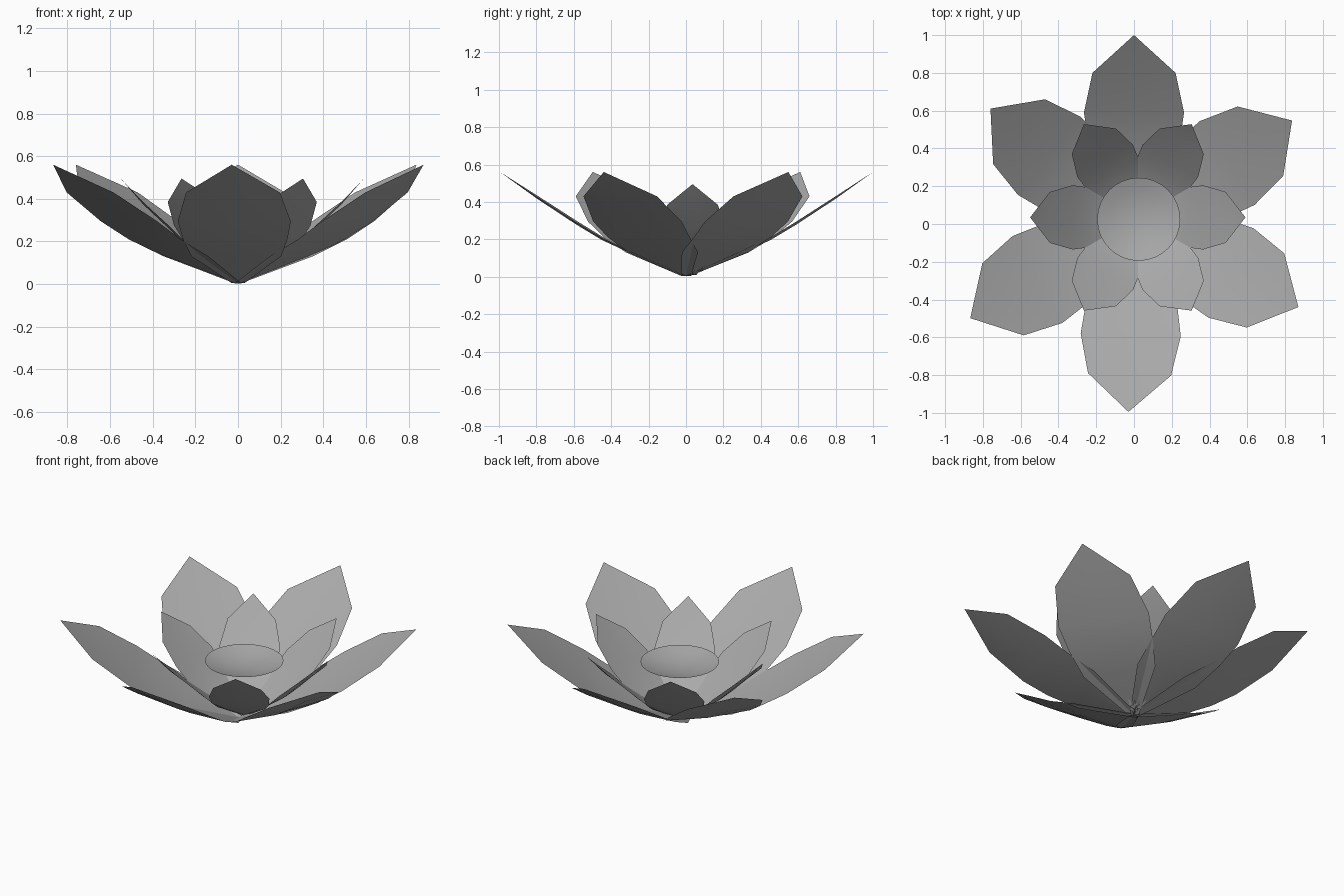
import bpy
import bmesh
from math import radians, sin, cos, pi

cube = bpy.data.objects.get("Cube")
if cube:
    bpy.data.objects.remove(cube, do_unlink=True)

grey = bpy.data.materials.new("soft_grey")
grey.use_nodes = True
GREY = (0.4, 0.4, 0.4, 1)
grey.diffuse_color = GREY
grey.node_tree.nodes["Principled BSDF"].inputs["Base Color"].default_value = GREY


def finish(bm, name):
    """Turn a bmesh into a smooth grey object."""
    mesh = bpy.data.meshes.new(name)
    bm.to_mesh(mesh)
    bm.free()
    mesh.materials.append(grey)
    for poly in mesh.polygons:
        poly.use_smooth = True
    bpy.context.collection.objects.link(bpy.data.objects.new(name, mesh))


def petal(name, angle, length, profile, center, cup):
    """Thin petal from (radius, half width, height) rows, root to tip."""
    bm = bmesh.new()
    a = radians(angle)

    def point(r, side, z):
        r *= length
        return bm.verts.new((center[0] + r * cos(a) - side * sin(a),
                             center[1] + r * sin(a) + side * cos(a), z))

    rows = [[point(r, -w, z), point(r, 0, z - cup * w), point(r, w, z)]
            for r, w, z in profile[:-1]]
    tip = point(*profile[-1])
    for low, high in zip(rows, rows[1:]):
        for i in range(2):
            bm.faces.new((low[i], high[i], high[i + 1], low[i + 1])[::-1])
    for i in range(2):
        bm.faces.new((rows[-1][i + 1], rows[-1][i], tip))
    bmesh.ops.recalc_face_normals(bm, faces=bm.faces)
    if sum(f.normal.z for f in bm.faces) < 0:
        bmesh.ops.reverse_faces(bm, faces=bm.faces)
    finish(bm, name)


# Outer ring: wide petals, slightly uneven spacing
outer = [(0.0, 0.03, 0.005), (0.28, 0.21, 0.13), (0.45, 0.245, 0.21),
         (0.59, 0.265, 0.295), (0.8, 0.22, 0.43), (1, 0, 0.56)]
ring = [(33.2, 1), (90, 1), (141.2, 0.975), (209.9, 1), (268.3, 0.995), (333.2, 0.975)]
for n, (angle, length) in enumerate(ring):
    petal(f"outer_petal_{n + 1}", angle, length, outer, (0, 0), 0.06)

# Inner ring: shorter, steeper petals
inner = [(0.0, 0.02, 0.01), (0.19, 0.135, 0.14), (0.27, 0.16, 0.2),
         (0.345, 0.17, 0.275), (0.465, 0.135, 0.385), (0.57, 0, 0.495)]
for n in range(6):
    petal(f"inner_petal_{n + 1}", 60 * n, 1, inner, (0.02, 0.035), 0.08)

# Flower centre: shallow round dish
bm = bmesh.new()
SEGMENTS, RADIUS, RIM, DEPTH = 32, 0.22, 0.35, 0.04
cx, cy = 0.025, 0.025
rings = []
for k in range(1, 5):
    t = k / 4
    rings.append([bm.verts.new((cx + RADIUS * t * cos(2 * pi * s / SEGMENTS),
                                cy + RADIUS * t * sin(2 * pi * s / SEGMENTS),
                                RIM - DEPTH * (1 - t * t))) for s in range(SEGMENTS)])
bottom = bm.verts.new((cx, cy, RIM - DEPTH))
for s in range(SEGMENTS):
    e = (s + 1) % SEGMENTS
    bm.faces.new((bottom, rings[0][s], rings[0][e]))
    for a, b in zip(rings, rings[1:]):
        bm.faces.new((a[s], b[s], b[e], a[e]))
finish(bm, "flower_centre")
